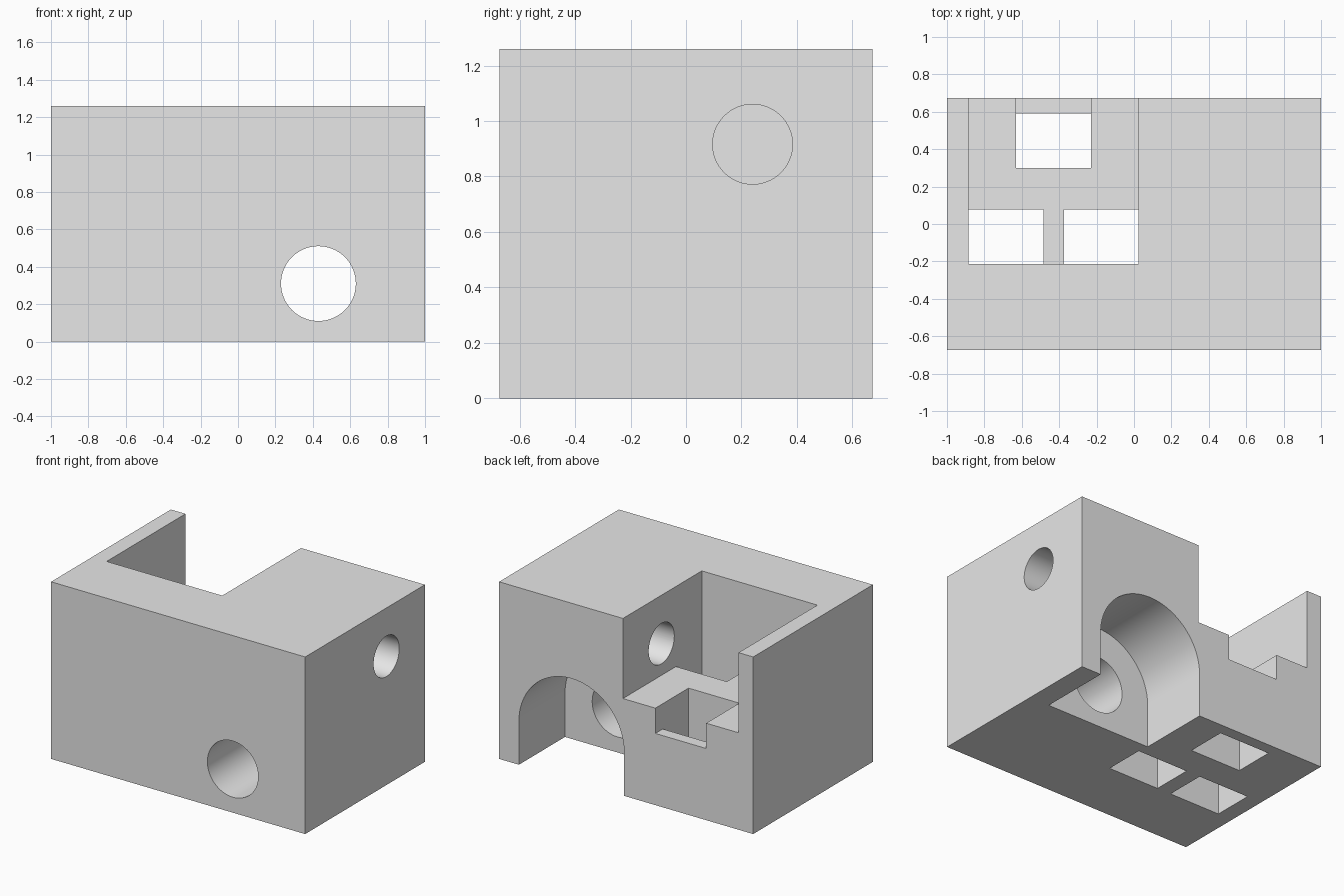
import bpy
import bmesh
import math
from mathutils import Vector

cube = bpy.data.objects.get("Cube")
if cube:
    bpy.data.objects.remove(cube, do_unlink=True)

HALF_Y, TOP, OUT = 0.673, 1.26, 0.2

gray = bpy.data.materials.new("light_gray")
gray.use_nodes = True
gray.diffuse_color = (0.8, 0.8, 0.8, 1)
gray.node_tree.nodes["Principled BSDF"].inputs["Base Color"].default_value = (0.8, 0.8, 0.8, 1)


def prism(name, outline, sweep):
    """Extrude a closed outline of 3D points along the sweep vector."""
    bm = bmesh.new()
    face = bm.faces.new([bm.verts.new(p) for p in outline])
    grown = bmesh.ops.extrude_face_region(bm, geom=[face])["geom"]
    moved = [g for g in grown if isinstance(g, bmesh.types.BMVert)]
    bmesh.ops.translate(bm, verts=moved, vec=Vector(sweep))
    bmesh.ops.recalc_face_normals(bm, faces=bm.faces)
    mesh = bpy.data.meshes.new(name)
    bm.to_mesh(mesh)
    bm.free()
    mesh.materials.append(gray)
    obj = bpy.data.objects.new(name, mesh)
    bpy.context.collection.objects.link(obj)
    return obj


def box(name, x0, x1, y0, y1, z0, z1):
    return prism(name, [(x0, y0, z0), (x1, y0, z0), (x1, y1, z0), (x0, y1, z0)],
                 (0, 0, z1 - z0))


def arc(radius, sweep, steps):
    return [(radius * math.cos(sweep * i / steps), radius * math.sin(sweep * i / steps))
            for i in range(steps + 1)]


# Solid block
block = box("bracket_block", -1, 1, -HALF_Y, HALF_Y, 0, TOP)

# Upper pocket, open at the top and back
LEFT, RIGHT, FLOOR = -0.885, 0.025, 0.69
FRONT, BACK = -0.213, 0.077
cutters = [box("pocket_cutter", LEFT, RIGHT, FRONT, HALF_Y + OUT, FLOOR, TOP + OUT)]

# Three rectangular shafts through the pocket floor, and the rear notch
SHAFT = 0.4
MID = (LEFT + RIGHT - SHAFT) / 2
for name, x, y0, y1 in (("shaft_a", LEFT, FRONT, BACK),
                        ("shaft_b", RIGHT - SHAFT, FRONT, BACK),
                        ("shaft_c", MID, 0.3, 0.59)):
    cutters.append(box(name + "_cutter", x, x + SHAFT, y0, y1, -OUT, FLOOR + OUT))
cutters.append(box("notch_cutter", MID, MID + SHAFT, 0.3, HALF_Y + OUT, 0.51, FLOOR + OUT))

# Arched recess in the back with a round bore to the front
CX, CZ, RECESS = 0.43, 0.31, 0.155
arch = [(CX + a, RECESS, CZ + b) for a, b in arc(0.414, math.pi, 48)]
arch += [(CX - 0.414, RECESS, -OUT), (CX + 0.414, RECESS, -OUT)]
cutters.append(prism("arch_cutter", arch, (0, 1, 0)))
bore = [(CX + a, -HALF_Y - OUT, CZ + b) for a, b in arc(0.2, 2 * math.pi, 64)[:-1]]
cutters.append(prism("front_bore_cutter", bore, (0, 1.2, 0)))

# Side bore from the left face into the pocket
bore = [(1 + OUT, 0.24 + a, 0.916 + b) for a, b in arc(0.144, 2 * math.pi, 64)[:-1]]
cutters.append(prism("side_bore_cutter", bore, (-1.5, 0, 0)))

# Cut every opening, then discard the cutters
bpy.ops.object.select_all(action="DESELECT")
bpy.context.view_layer.objects.active = block
block.select_set(True)
for cutter in cutters:
    cutter.hide_render = True
    mod = block.modifiers.new(cutter.name, "BOOLEAN")
    mod.operation = "DIFFERENCE"
    mod.solver = "EXACT"
    mod.object = cutter
    bpy.ops.object.modifier_apply(modifier=mod.name)
    bpy.data.objects.remove(cutter, do_unlink=True)

bpy.ops.object.shade_smooth_by_angle(angle=math.radians(30))
